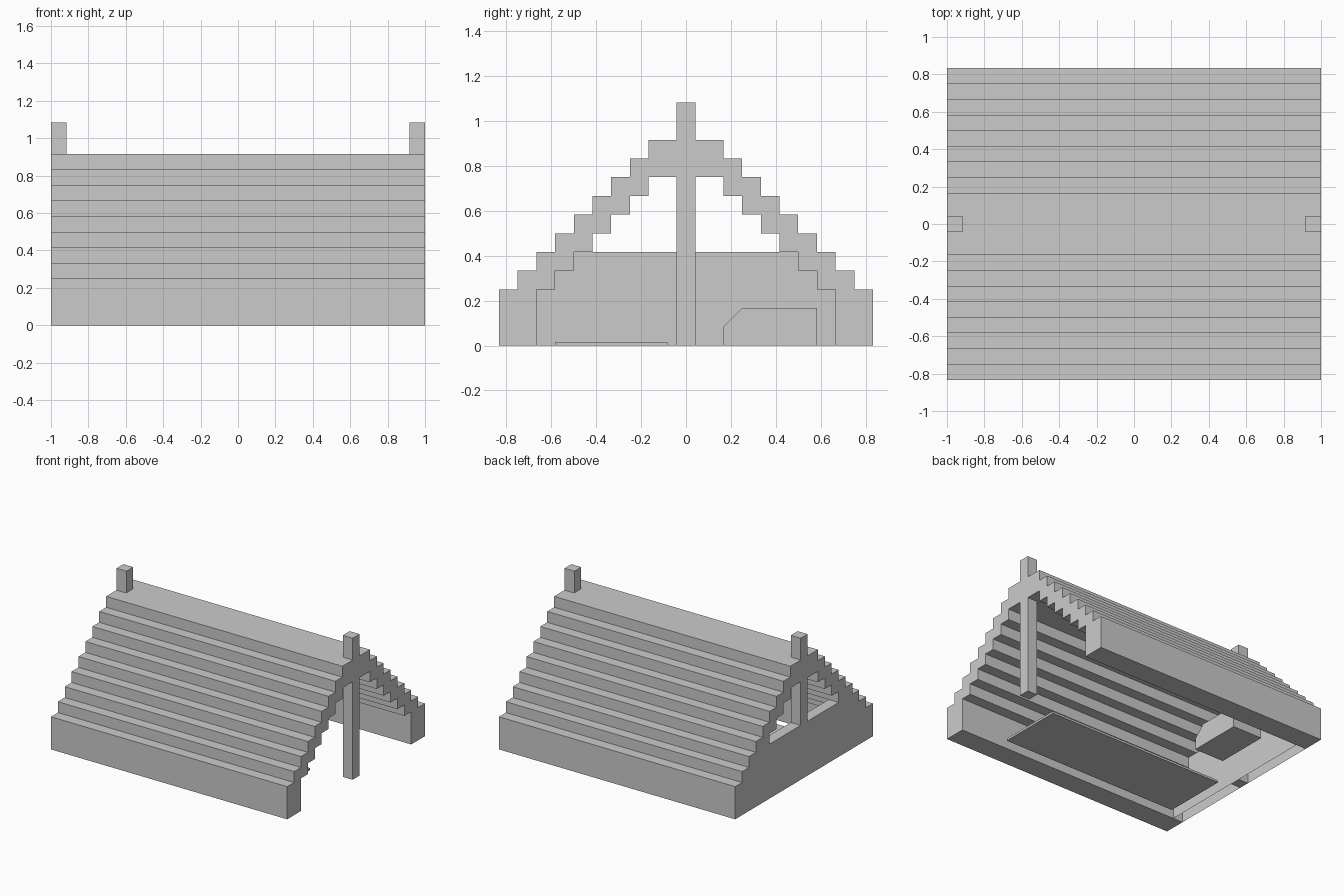
import bpy, bmesh

if "Cube" in bpy.data.objects:
    bpy.data.objects.remove(bpy.data.objects["Cube"])

U = 1 / 12  # grid step: every size is a multiple of this


def extrude_profile(name, profile, x0, x1, open_bottom=False):
    """Extrude a (y, z) outline, in grid steps, along x."""
    bm = bmesh.new()
    a = [bm.verts.new((x0 * U, y * U, z * U)) for y, z in profile]
    b = [bm.verts.new((x1 * U, y * U, z * U)) for y, z in profile]
    bm.faces.new(a)
    bm.faces.new(b[::-1])
    n = len(profile)
    for i in range(n):
        j = (i + 1) % n
        if open_bottom and profile[i][1] == profile[j][1] == 0:
            continue
        bm.faces.new((a[j], a[i], b[i], b[j]))
    bmesh.ops.recalc_face_normals(bm, faces=bm.faces[:])
    mesh = bpy.data.meshes.new(name)
    bm.to_mesh(mesh)
    bm.free()
    obj = bpy.data.objects.new(name, mesh)
    bpy.context.collection.objects.link(obj)
    return obj


def box(name, x0, x1, y0, y1, z0, z1):
    return extrude_profile(name, [(y0, z0), (y1, z0), (y1, z1), (y0, z1)], x0, x1)


def stairs(y_first, y_last, z_first):
    """Steps climbing inward from |y| = y_first to y_last, then mirrored."""
    pts = [(-y_first, 0)]
    z = z_first
    for y in range(y_first, y_last - 1, -1):
        pts += [(-y, z), (-y + 1, z)]
        z += 1
    pts.pop()
    return pts + [(-y, z) for y, z in reversed(pts)]


# Stepped roof shell with low eave walls
outer = stairs(10, 2, 3)
inner = stairs(8, 2, 3)
extrude_profile("stepped_roof", outer + inner[::-1], -12, 12)

# Half-height end wall fitted under the roof steps
extrude_profile("end_wall", stairs(8, 6, 3), -12, -11, open_bottom=True)

# Ridge posts at both ends
for side, x in (("left", -12), ("right", 11)):
    box(side + "_ridge_post", x, x + 1, -0.5, 0.5, 0, 13)

# Floor mat and bed block inside
box("floor_mat", -10, 8, -7, -1, 0, 0.2)
extrude_profile("bed_block", [(2, 0), (7, 0), (7, 2), (3, 2), (2, 1)], -8, -5)
